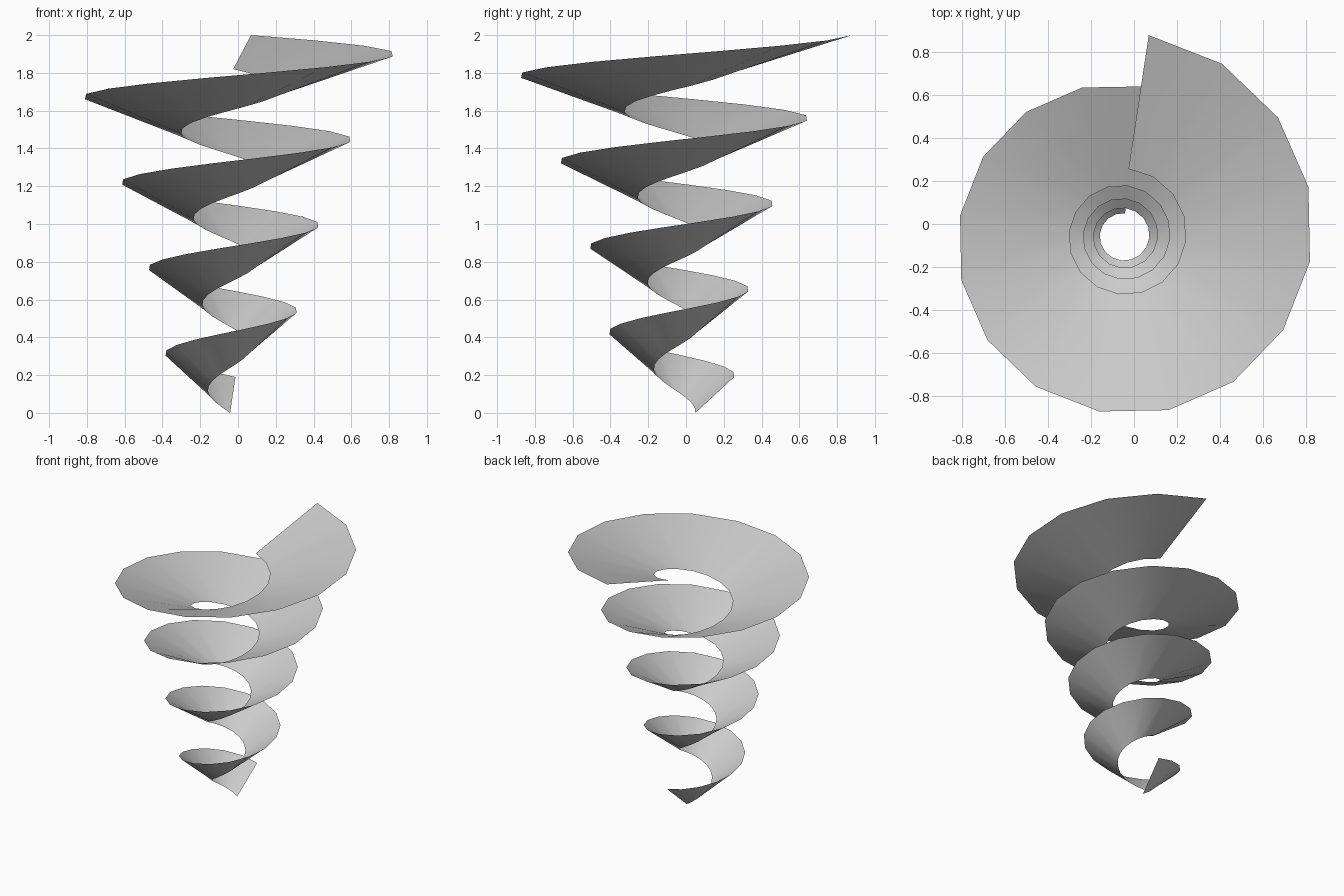
import bpy, bmesh
from math import cos, sin, radians, tau

if "Cube" in bpy.data.objects:
    bpy.data.objects.remove(bpy.data.objects["Cube"], do_unlink=True)

TURNS, STEPS = 4, 16

# Plain grey material
grey = bpy.data.materials.new("light_grey")
grey.use_nodes = True
colour = (0.6, 0.6, 0.6, 1)
grey.diffuse_color = colour
grey.node_tree.nodes["Principled BSDF"].inputs["Base Color"].default_value = colour


def rail_point(bm, t, centre, radius, start, z):
    """Point on a widening helix after t turns."""
    r = radius * (1 + 0.145 * t + 0.0874 * t * t)
    a = radians(start) + tau * t
    return bm.verts.new((centre[0] + r * cos(a), centre[1] + r * sin(a), z))


# Spiral ribbon: a sloping strip between an inner and an outer helix
bm = bmesh.new()
previous = None
for i in range(TURNS * STEPS + 1):
    t = i / STEPS
    inner = rail_point(bm, t, (-0.05, -0.055), 0.105, 85.5, 0.455 * t)
    outer = rail_point(bm, t, (-0.055, -0.06), 0.318, 82.5, 0.19 + 0.4525 * t)
    if previous:
        bm.faces.new((previous[0], previous[1], outer, inner))
    previous = inner, outer

mesh = bpy.data.meshes.new("spiral_ribbon")
bm.to_mesh(mesh)
bm.free()
mesh.materials.append(grey)
ribbon = bpy.data.objects.new("spiral_ribbon", mesh)
bpy.context.collection.objects.link(ribbon)

# Smooth shading along the ribbon
bpy.context.view_layer.objects.active = ribbon
ribbon.select_set(True)
bpy.ops.object.shade_smooth_by_angle(angle=radians(40))
